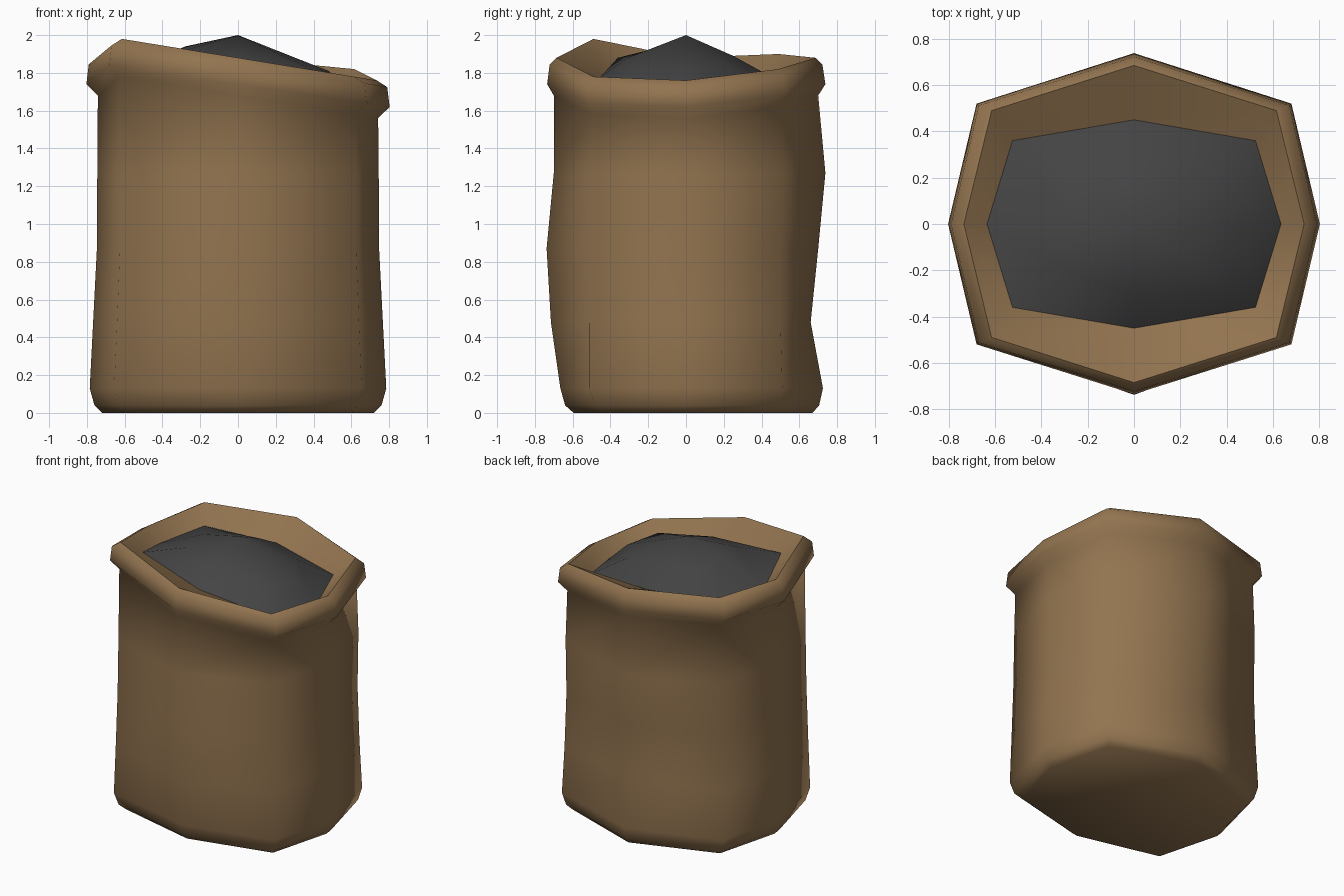
import bpy, bmesh, math

if "Cube" in bpy.data.objects:
    bpy.data.objects.remove(bpy.data.objects["Cube"])


def material(name, rgb):
    m = bpy.data.materials.new(name)
    m.diffuse_color = (*rgb, 1)
    m.use_nodes = True
    m.node_tree.nodes["Principled BSDF"].inputs["Base Color"].default_value = m.diffuse_color
    return m


BROWN = material("brown_cloth", (0.29, 0.175, 0.08))
BLACK = material("dark_coal", (0.058, 0.058, 0.058))


def octagon(hx, cx, cyf, cyb, front, back, z):
    """Eight points: right, back right, back, back left, left, front left, front, front right."""
    pts = [(hx, 0), (cx, cyb), (0, back), (-cx, cyb),
           (-hx, 0), (-cx, -cyf), (0, -front), (cx, -cyf)]
    zs = z if isinstance(z, list) else [z] * 8
    return [(p[0], p[1], h) for p, h in zip(pts, zs)]


def skin(name, rings, mat, base=False, tip=None):
    """Join rings of eight points into a smooth skin."""
    bm = bmesh.new()
    loops = [[bm.verts.new(p) for p in r] for r in rings]
    for a, b in zip(loops, loops[1:]):
        for i in range(8):
            j = (i + 1) % 8
            bm.faces.new((a[i], a[j], b[j], b[i]))
    if base:
        bm.faces.new(loops[0][::-1])
    if tip:
        t = bm.verts.new(tip)
        for i in range(8):
            bm.faces.new((loops[-1][i], loops[-1][(i + 1) % 8], t))
    me = bpy.data.meshes.new(name)
    bm.to_mesh(me)
    bm.free()
    ob = bpy.data.objects.new(name, me)
    bpy.context.collection.objects.link(ob)
    me.materials.append(mat)
    bpy.ops.object.select_all(action='DESELECT')
    ob.select_set(True)
    bpy.context.view_layer.objects.active = ob
    bpy.ops.object.shade_smooth_by_angle(angle=math.radians(66))
    return ob


# uneven height of the rim crest around the mouth
CREST = [1.76, 1.82, 1.88, 1.90, 1.88, 1.98, 1.88, 1.78]


def below(d):
    return [c - d for c in CREST]


# sack: base, sagging sides, rolled rim, inner slope
sack = [
    octagon(0.72, 0.60, 0.45, 0.46, 0.595, 0.67, 0),
    octagon(0.76, 0.635, 0.485, 0.49, 0.64, 0.705, 0.04),
    octagon(0.785, 0.655, 0.51, 0.51, 0.665, 0.725, 0.13),
    octagon(0.767, 0.64, 0.51, 0.50, 0.715, 0.66, 0.48),
    octagon(0.747, 0.625, 0.51, 0.50, 0.738, 0.70, 0.87),
    octagon(0.745, 0.625, 0.50, 0.51, 0.70, 0.738, 1.27),
    octagon(0.742, 0.625, 0.49, 0.49, 0.70, 0.70, below(0.20)),
    octagon(0.803, 0.68, 0.52, 0.52, 0.735, 0.738, below(0.14)),
    octagon(0.79, 0.67, 0.512, 0.512, 0.722, 0.722, below(0.035)),
    octagon(0.735, 0.615, 0.49, 0.49, 0.685, 0.685, CREST),
    octagon(0.635, 0.525, 0.36, 0.36, 0.45, 0.45, below(0.10)),
]
skin("sack", sack, BROWN, base=True)

# coal heap: edge follows the sack, lumpy middle ring, single peak
edge = octagon(0.635, 0.525, 0.36, 0.36, 0.45, 0.45, below(0.10))
lumps = [(0.48, 0, 1.81), (0.32, 0.21, 1.84), (0, 0.25, 1.89), (-0.28, 0.2, 1.89),
         (-0.28, 0, 1.94), (-0.28, -0.2, 1.92), (0, -0.31, 1.88), (0.43, -0.29, 1.80)]
skin("coal_heap", [edge, lumps], BLACK, tip=(0, 0, 2.0))
